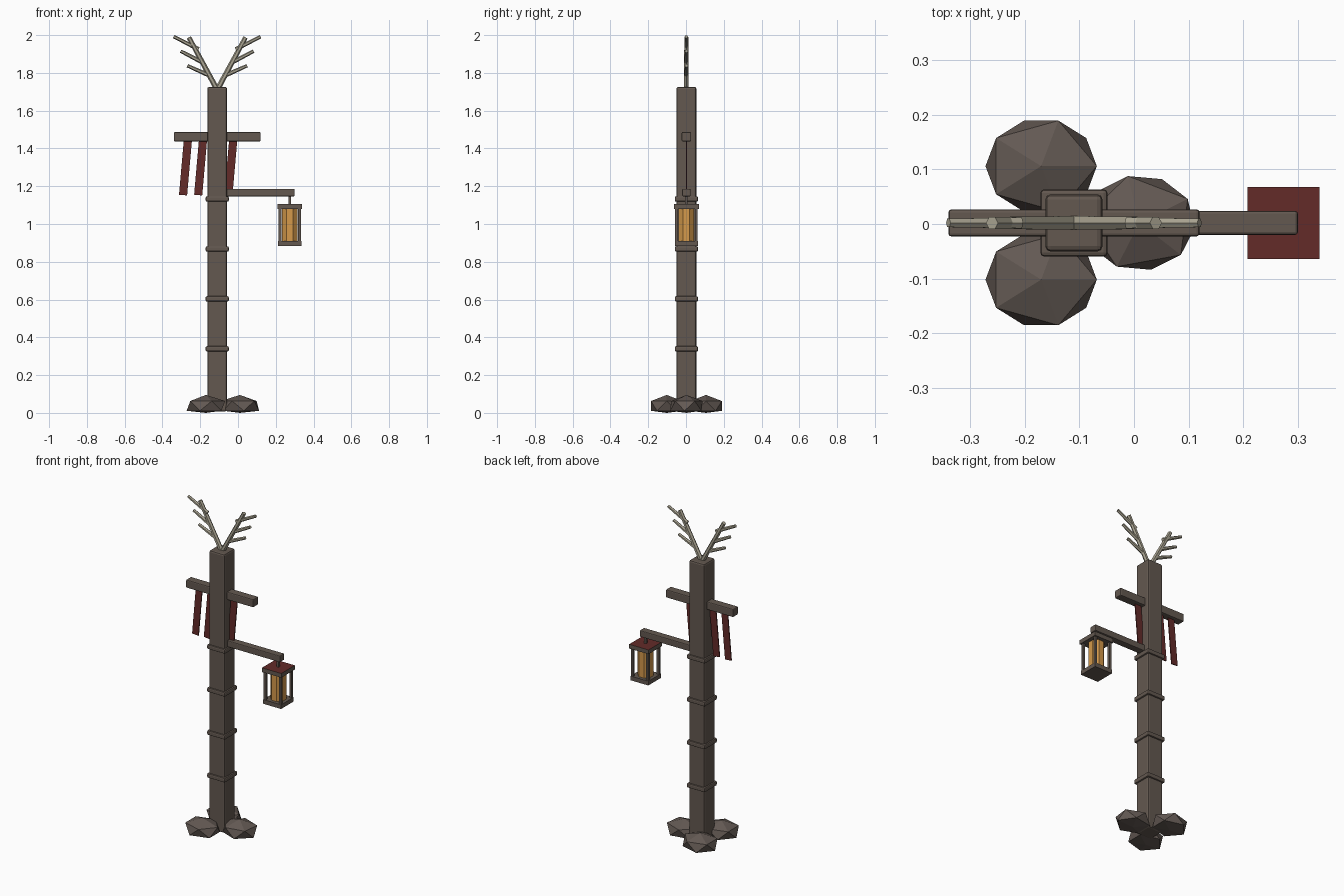
import bpy, bmesh, math
from mathutils import Vector, Matrix

if "Cube" in bpy.data.objects:
    bpy.data.objects.remove(bpy.data.objects["Cube"])

def material(name, rgb):
    m = bpy.data.materials.new(name)
    m.diffuse_color = (*rgb, 1)
    m.use_nodes = True
    m.node_tree.nodes["Principled BSDF"].inputs["Base Color"].default_value = m.diffuse_color
    return m

WOOD = material("weathered wood", (0.125, 0.098, 0.08))
ROCK = material("grey brown rock", (0.125, 0.1, 0.087))
RED = material("dark red", (0.125, 0.024, 0.022))
BONE = material("pale bone", (0.4, 0.37, 0.285))
GLOW = material("amber glow", (0.66, 0.32, 0.07))
PX, CY = -0.11, 0.002     # post centre
LX = 0.274                # lantern centre

def make(name, bm, *mats):
    me = bpy.data.meshes.new(name)
    bm.to_mesh(me)
    bm.free()
    for m in mats:
        me.materials.append(m)
    ob = bpy.data.objects.new(name, me)
    bpy.context.collection.objects.link(ob)
    return ob

def box(name, center, size, mat, bevel=0.0, tilt=0.0):
    bm = bmesh.new()
    bmesh.ops.create_cube(bm, size=1, matrix=Matrix.Diagonal((*size, 1)))
    if bevel:
        bmesh.ops.bevel(bm, geom=bm.edges[:], offset=bevel, segments=2, profile=0.5, affect='EDGES')
    bm.transform(Matrix.Translation(center) @ Matrix.Rotation(tilt, 4, 'Y'))
    return make(name, bm, mat)

def rod(name, a, b, r1, r2, sides, mat, turn=0.0):
    a, b = Vector(a), Vector(b)
    d = b - a
    bm = bmesh.new()
    bmesh.ops.create_cone(bm, cap_ends=True, segments=sides, radius1=r1, radius2=r2, depth=d.length)
    rot = d.to_track_quat('Z', 'Y').to_matrix().to_4x4()
    bm.transform(Matrix.Translation((a + b) / 2) @ rot @ Matrix.Rotation(turn, 4, 'Z'))
    return make(name, bm, mat)

# post with binding rings
box("post", (PX, CY, 0.867), (0.105, 0.105, 1.718), WOOD, 0.01)
for i in range(4):
    box(f"post_ring_{i+1}", (PX, CY, 0.339 + 0.2645 * i), (0.123, 0.123, 0.028), WOOD, 0.007)

# crossbar and lantern arm
box("crossbar", (PX, CY, 1.462), (0.46, 0.05, 0.05), WOOD, 0.006)
box("lantern_arm", (0.1, CY, 1.166), (0.4, 0.044, 0.04), WOOD, 0.005)

# hanging cloth strips
for i, x in enumerate((-0.27, -0.19, -0.03)):
    box(f"cloth_strip_{i+1}", (x - 0.008, CY, 1.3), (0.043, 0.006, 0.295), RED, tilt=math.radians(5))

# antlers, mirrored about the post
TINES = [((0.098, 1.925), (0.23, 1.992)), ((0.078, 1.855), (0.193, 1.915)), ((0.05, 1.79), (0.158, 1.838))]
for side, s in (("left", -1), ("right", 1)):
    rod(f"antler_{side}", (PX, CY, 1.71), (PX + s * 0.15, CY, 1.988), 0.0145, 0.0125, 6, BONE)
    for i, (p, q) in enumerate(TINES):
        rod(f"antler_tine_{side}_{i+1}", (PX + s * p[0], CY, p[1]), (PX + s * q[0], CY, q[1]),
            0.0115, 0.009, 6, BONE)

# base rocks: flattened icosahedrons around the post
for i in range(3):
    a = math.radians(120 * i)
    bm = bmesh.new()
    bmesh.ops.create_icosphere(bm, subdivisions=1, radius=1)
    turn = Matrix.Rotation(math.radians(30 if i == 0 else 0), 4, 'Z')
    bm.transform(Matrix.Translation((PX + 0.12 * math.cos(a), CY + 0.12 * math.sin(a), 0.037))
                 @ Matrix.Diagonal((0.114, 0.098, 0.058, 1)) @ turn)
    for v in bm.verts:
        v.co.z = max(v.co.z, 0.0)
    make(f"base_rock_{i+1}", bm, ROCK)

# lantern: hook, roof with red top, corner posts, floor and glowing core
box("lantern_hook", (LX, CY, 1.125), (0.014, 0.014, 0.06), WOOD)
roof = box("lantern_roof", (LX, CY, 1.093), (0.132, 0.132, 0.026), WOOD)
roof.data.materials.append(RED)
for p in roof.data.polygons:
    p.material_index = 1 if p.normal.z > 0.5 else 0
for i in range(4):
    sx, sy = (-1, 1)[i % 2], (-1, 1)[i // 2]
    box(f"lantern_post_{i+1}", (LX + sx * 0.052, CY + sy * 0.052, 0.995), (0.015, 0.015, 0.19), WOOD)
box("lantern_floor", (LX, CY, 0.897), (0.122, 0.122, 0.026), WOOD)
rod("lantern_glow", (LX, CY, 0.905), (LX, CY, 1.085), 0.045, 0.045, 8, GLOW, math.radians(22.5))
